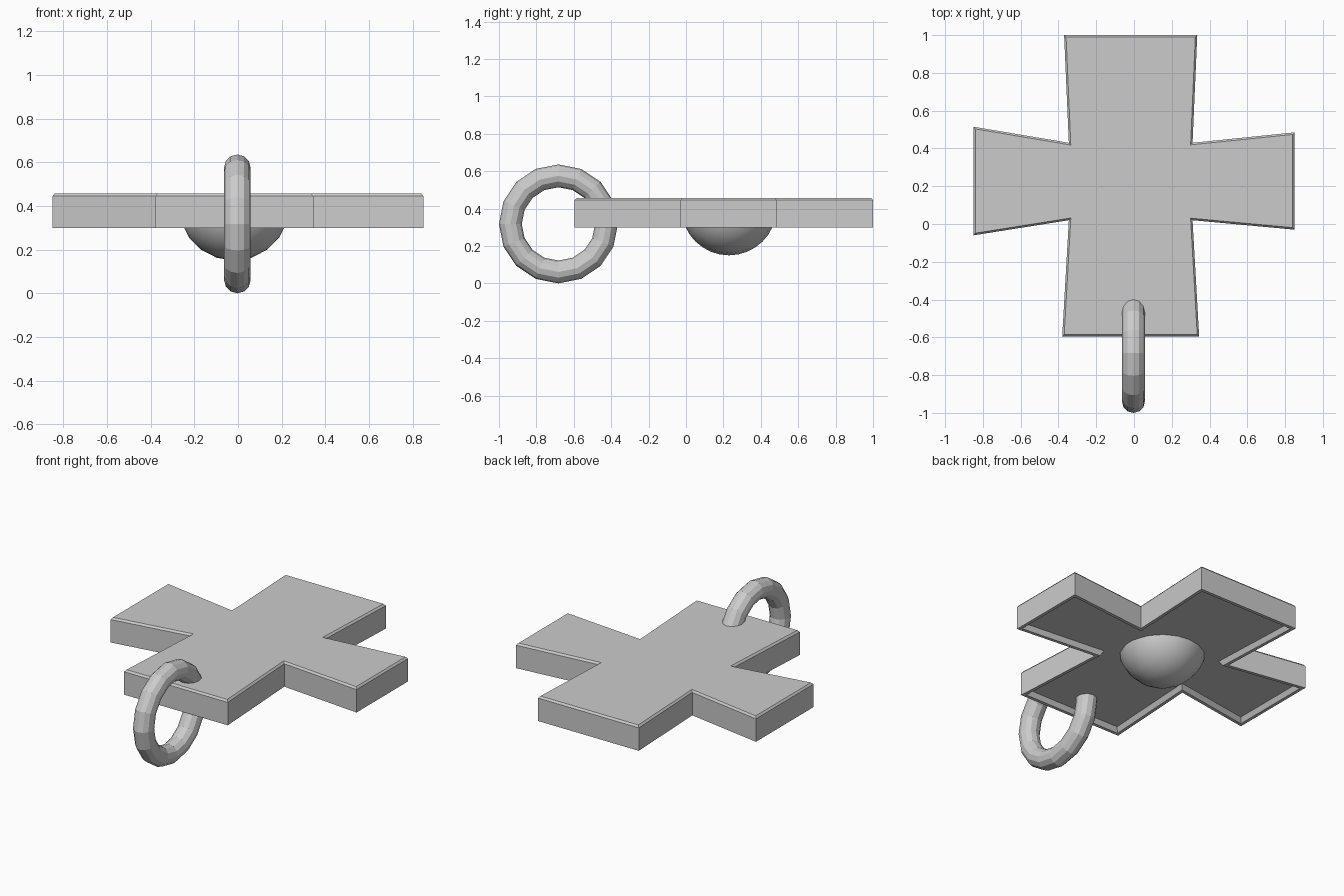
import bpy, bmesh, math
from mathutils import Vector, Matrix

if "Cube" in bpy.data.objects:
    bpy.data.objects.remove(bpy.data.objects["Cube"])


def make_object(name, bm):
    bmesh.ops.recalc_face_normals(bm, faces=bm.faces[:])
    mesh = bpy.data.meshes.new(name)
    bm.to_mesh(mesh)
    bm.free()
    obj = bpy.data.objects.new(name, mesh)
    bpy.context.collection.objects.link(obj)
    return obj


def inset(bm, face, width, lift):
    # shrink a face inside its border, then raise it
    bmesh.ops.inset_region(bm, faces=[face], thickness=width, use_even_offset=True)
    bmesh.ops.translate(bm, verts=face.verts[:], vec=(0, 0, lift))


# Flared cross plate: bevelled top edge, shallow recess underneath
outline = [(-0.37, 1.0), (-0.345, 0.43), (-0.85, 0.515), (-0.85, -0.06),
           (-0.345, 0.02), (-0.38, -0.595), (0.345, -0.595), (0.31, 0.02),
           (0.85, -0.03), (0.85, 0.485), (0.31, 0.43), (0.335, 1.0)]
bm = bmesh.new()
bottom = bm.faces.new([bm.verts.new((x, y, 0.30)) for x, y in outline])
top = bm.faces.new([bm.verts.new((x, y, 0.445)) for x, y in outline])
n = len(outline)
for i in range(n):
    j = (i + 1) % n
    bm.faces.new([bottom.verts[i], bottom.verts[j], top.verts[j], top.verts[i]])
bmesh.ops.recalc_face_normals(bm, faces=bm.faces[:])
inset(bm, top, 0.01, 0.012)
inset(bm, bottom, 0.02, 0.0)
inset(bm, bottom, 0.015, 0.03)
make_object("cross_plate", bm)

# Round boss under the plate: cap of a sphere whose poles lie along x
bm = bmesh.new()
bmesh.ops.create_uvsphere(bm, u_segments=32, v_segments=10, radius=0.255,
                          matrix=Matrix.Translation((-0.018, 0.23, 0.405))
                          @ Matrix.Rotation(math.pi / 2, 4, 'Y'))
bmesh.ops.bisect_plane(bm, geom=bm.verts[:] + bm.edges[:] + bm.faces[:],
                       plane_co=(0, 0, 0.345), plane_no=(0, 0, 1), clear_outer=True)
bmesh.ops.holes_fill(bm, edges=[e for e in bm.edges if e.is_boundary])
boss = make_object("bottom_boss", bm)
bpy.context.view_layer.objects.active = boss
boss.select_set(True)
bpy.ops.object.shade_smooth_by_angle(angle=math.radians(40))

# Hanging ring through the front arm
bpy.ops.mesh.primitive_torus_add(location=(-0.003, -0.682, 0.318), rotation=(0, math.pi / 2, 0),
                                 major_segments=16, minor_segments=12,
                                 major_radius=0.257, minor_radius=0.061)
bpy.context.object.name = "hanging_ring"
